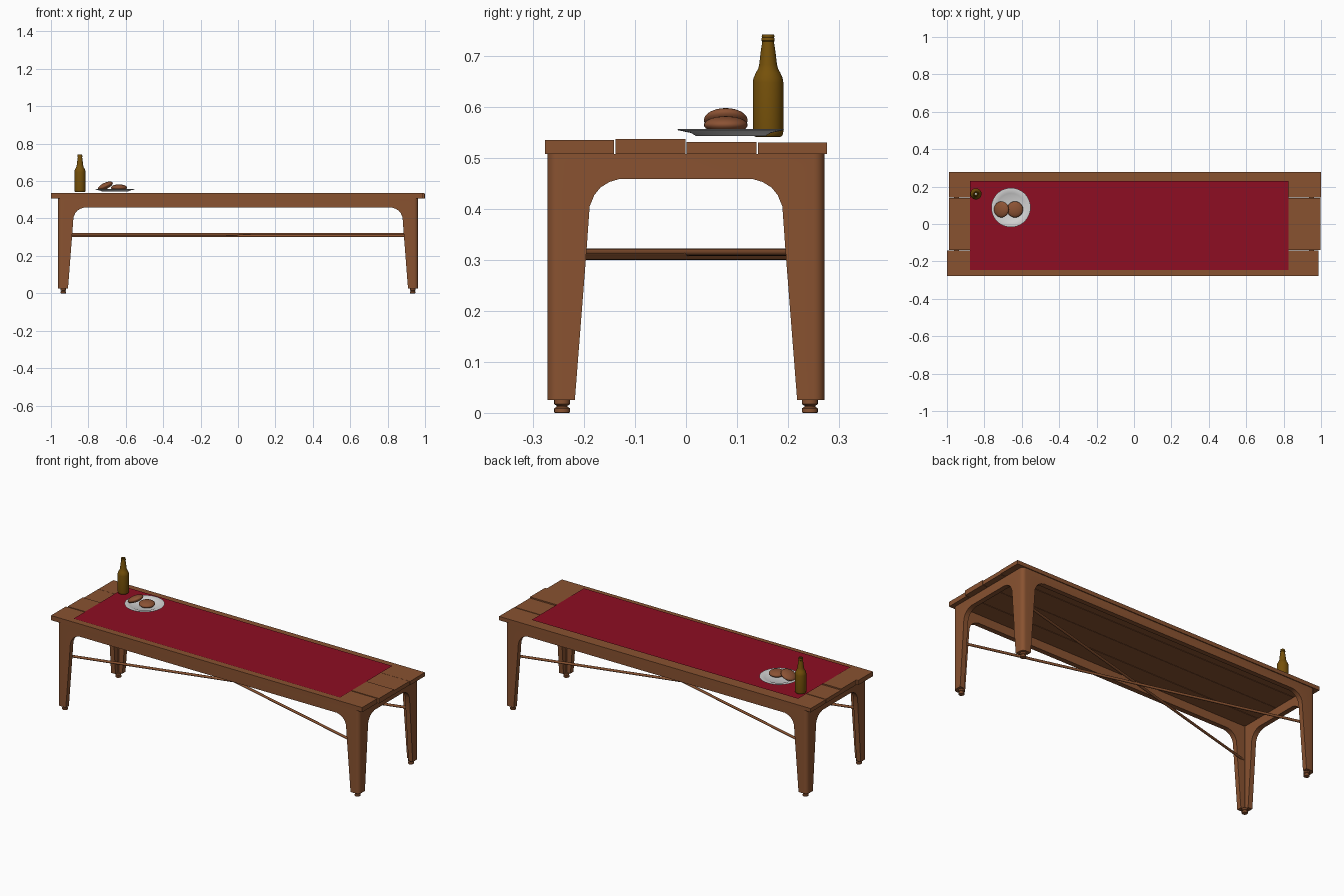
import bpy, bmesh, math
from mathutils import Vector

if "Cube" in bpy.data.objects:
    bpy.data.objects.remove(bpy.data.objects["Cube"])


def material(name, rgb):
    m = bpy.data.materials.new(name)
    m.diffuse_color = (*rgb, 1)
    m.use_nodes = True
    m.node_tree.nodes["Principled BSDF"].inputs["Base Color"].default_value = m.diffuse_color
    return m


WOOD = material("brown wood", (0.25, 0.085, 0.03))
CLOTH = material("dark red cloth", (0.27, 0.004, 0.016))
GLASS = material("amber glass", (0.18, 0.082, 0.003))
CHINA = material("pale china", (0.65, 0.65, 0.65))
BREAD = material("baked bread", (0.26, 0.085, 0.034))


def finish(name, bm, mat, smooth=None):
    bmesh.ops.recalc_face_normals(bm, faces=bm.faces)
    me = bpy.data.meshes.new(name)
    bm.to_mesh(me)
    bm.free()
    ob = bpy.data.objects.new(name, me)
    bpy.context.collection.objects.link(ob)
    if mat:
        me.materials.append(mat)
    if smooth:
        smooth_by_angle(ob, smooth)
    return ob


def activate(ob):
    bpy.ops.object.select_all(action='DESELECT')
    ob.select_set(True)
    bpy.context.view_layer.objects.active = ob


def smooth_by_angle(ob, deg):
    activate(ob)
    bpy.ops.object.shade_smooth_by_angle(angle=math.radians(deg))


def prism(name, pts, move, mat=None):
    """Extrude a closed outline of 3D points along a vector."""
    bm = bmesh.new()
    f = bm.faces.new([bm.verts.new(p) for p in pts])
    ext = bmesh.ops.extrude_face_region(bm, geom=[f])
    verts = [v for v in ext["geom"] if isinstance(v, bmesh.types.BMVert)]
    bmesh.ops.translate(bm, verts=verts, vec=Vector(move))
    return finish(name, bm, mat)


def lathe(name, profile, loc, mat, steps=32, angle=35):
    """Spin (radius, z) points about z; end rings are closed by caps."""
    bm = bmesh.new()
    rings = []
    for r, z in profile:
        rings.append([bm.verts.new((loc[0] + r * math.cos(2 * math.pi * i / steps),
                                    loc[1] + r * math.sin(2 * math.pi * i / steps),
                                    loc[2] + z)) for i in range(steps)])
    for a, b in zip(rings, rings[1:]):
        for i in range(steps):
            j = (i + 1) % steps
            bm.faces.new((a[i], a[j], b[j], b[i]))
    bm.faces.new(rings[0])
    bm.faces.new(rings[-1])
    return finish(name, bm, mat, angle)


def rounded_rect(hx, hy, r, z, n=6):
    pts = []
    for k, (sx, sy) in enumerate(((1, 1), (-1, 1), (-1, -1), (1, -1))):
        for i in range(n + 1):
            a = math.pi / 2 * (k + i / n)
            pts.append((sx * (hx - r) + r * math.cos(a), sy * (hy - r) + r * math.sin(a), z))
    return pts


def cut(ob, cutter):
    mod = ob.modifiers.new("cut", 'BOOLEAN')
    mod.operation, mod.solver, mod.object = 'DIFFERENCE', 'EXACT', cutter
    activate(ob)
    bpy.ops.object.modifier_apply(modifier=mod.name)
    bpy.data.objects.remove(cutter)


# Frame: rounded hollow box with arches cut both ways, leaving legs and aprons
HX, HY, WALL = 0.963, 0.272, 0.028
frame = prism("leg_frame", rounded_rect(HX, HY, 0.022, 0.025), (0, 0, 0.483), WOOD)
cut(frame, prism("hollow_cutter", rounded_rect(HX - WALL, HY - WALL, 0.003, -0.1, 1), (0, 0, 1)))
ARCH = [(0.052, -0.02), (0.054, 0.025), (0.077, 0.32), (0.083, 0.405),
        (0.092, 0.427), (0.104, 0.442), (0.122, 0.453), (0.142, 0.459)]


def arch(half):
    left = [(-half + o, z) for o, z in ARCH]
    return left + [(-u, z) for u, z in reversed(left)]


cut(frame, prism("long_arch_cutter", [(u, -1, z) for u, z in arch(HX)], (0, 2, 0)))
cut(frame, prism("end_arch_cutter", [(-2, u, z) for u, z in arch(HY)], (4, 0, 0)))
smooth_by_angle(frame, 30)

# Turned feet
FOOT = [(0.013, 0), (0.0155, 0.001), (0.0155, 0.009), (0.011, 0.012),
        (0.011, 0.014), (0.0155, 0.017), (0.0155, 0.026)]
for sx in (-1, 1):
    for sy in (-1, 1):
        lathe("foot", FOOT, (sx * (HX - 0.029), sy * (HY - 0.029), 0), WOOD, 20)

# Crossed stretcher rods
for s, z in ((1, 0.315), (-1, 0.307)):
    a, b = Vector((-0.945, -0.254 * s, z)), Vector((0.945, 0.254 * s, z))
    bpy.ops.mesh.primitive_cylinder_add(vertices=12, radius=0.007, depth=(b - a).length,
                                        location=(a + b) / 2)
    rod = bpy.context.object
    rod.name = "stretcher_rod"
    rod.rotation_euler = (b - a).to_track_quat('Z', 'Y').to_euler()
    rod.data.materials.append(WOOD)
    smooth_by_angle(rod, 40)

# Top planks, slightly uneven in height and length
for y0, y1, top, x0, x1 in ((-0.277, -0.1415, 0.535, -1.0, 0.987),
                            (-0.1385, -0.001, 0.537, -0.99, 0.997),
                            (0.001, 0.1385, 0.531, -0.99, 0.997),
                            (0.1415, 0.277, 0.530, -0.99, 1.0)):
    prism("top_plank", [(x0, y0, 0.508), (x1, y0, 0.508), (x1, y1, 0.508), (x0, y1, 0.508)],
          (0, 0, top - 0.508), WOOD)

# Table runner: a flat sheet
bm = bmesh.new()
bm.faces.new([bm.verts.new((x, y, 0.5385)) for x, y in
              ((-0.877, -0.247), (0.825, -0.247), (0.825, 0.23), (-0.877, 0.23))])
finish("table_runner", bm, CLOTH)

# Bottle with a recessed mouth
BOTTLE = [(0.022, 0.541), (0.026, 0.542), (0.029, 0.546), (0.03, 0.552), (0.03, 0.648),
          (0.0285, 0.657), (0.024, 0.667), (0.0195, 0.675), (0.0175, 0.683), (0.0145, 0.708),
          (0.0115, 0.728), (0.013, 0.73), (0.013, 0.734), (0.0118, 0.736), (0.0125, 0.738),
          (0.0118, 0.742), (0.0075, 0.742), (0.007, 0.732)]
lathe("bottle", BOTTLE, (-0.845, 0.161, 0), GLASS)
lathe("bottle_mouth", [(0.0055, 0.732), (0.0055, 0.7335)], (-0.845, 0.161, 0), CHINA, 16)

# Plate
PLATE = [(0.06, 0.543), (0.068, 0.543), (0.078, 0.549), (0.104, 0.5545), (0.105, 0.556),
         (0.103, 0.5565), (0.076, 0.552), (0.066, 0.547)]
lathe("plate", PLATE, (-0.658, 0.088, 0), CHINA, 40, 30)

# Two buns, one leaning on the other
for name, x, z, tilt in (("flat_bun", -0.636, 0.565, 0), ("leaning_bun", -0.709, 0.574, -25)):
    bpy.ops.mesh.primitive_uv_sphere_add(segments=28, ring_count=14, radius=1,
                                         location=(x, 0.078, z))
    bun = bpy.context.object
    bun.name = name
    bun.scale = (0.043, 0.043, 0.017)
    bun.rotation_euler = (0, math.radians(tilt), 0)
    bun.data.materials.append(BREAD)
    smooth_by_angle(bun, 60)
